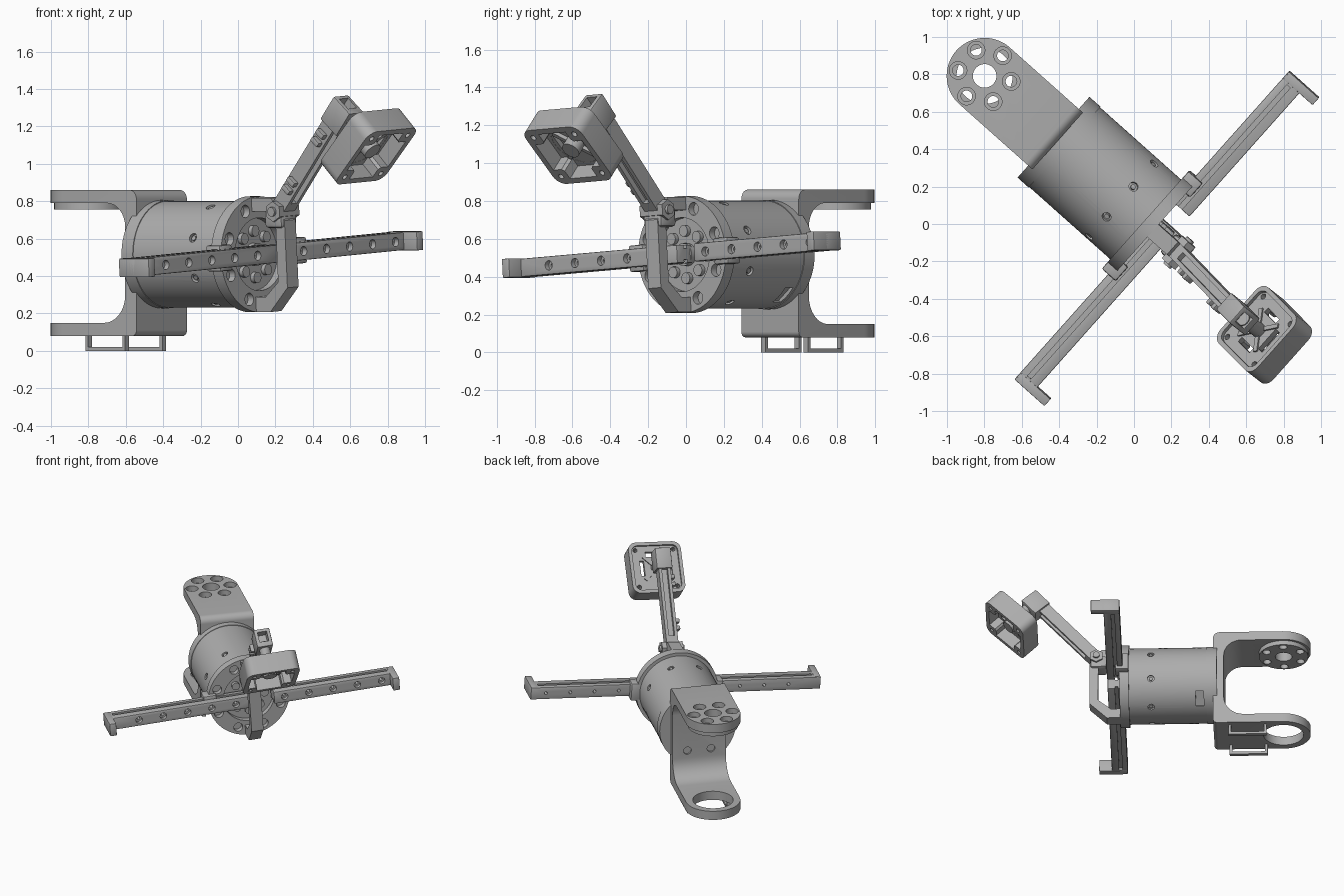
import bpy, bmesh
from math import pi, sin, cos, radians
from mathutils import Matrix, Vector

if "Cube" in bpy.data.objects:
    bpy.data.objects.remove(bpy.data.objects["Cube"])

GREY = bpy.data.materials.new("matte_grey")
GREY.use_nodes = True
GREY.diffuse_color = (0.42, 0.42, 0.42, 1)
GREY.node_tree.nodes["Principled BSDF"].inputs["Base Color"].default_value = GREY.diffuse_color

AXIS = 0.517                      # height of the body axis
PLACE = Matrix.Rotation(radians(-41.7), 4, 'Z') @ Matrix.Translation((0, 0.06, 0))
ROLL = (Matrix.Translation((0, 0, AXIS)) @ Matrix.Rotation(radians(3.8), 4, 'X')
        @ Matrix.Translation((0, 0, -AXIS)))
CAMERA = Matrix.Translation((0.915, 0, 1.095)) @ Matrix.Rotation(-pi / 4, 4, 'Y')
ARM = Matrix.Translation((0.27, 0, 0.75)) @ Matrix.Rotation(radians(-49), 4, 'Y')


def finish(name, bm):
    bmesh.ops.recalc_face_normals(bm, faces=bm.faces)
    me = bpy.data.meshes.new(name)
    bm.to_mesh(me)
    bm.free()
    me.materials.append(GREY)
    ob = bpy.data.objects.new(name, me)
    bpy.context.collection.objects.link(ob)
    return ob


def box(name, xs, ys, zs, bevel=0.0):
    bm = bmesh.new()
    bmesh.ops.create_cube(bm, size=1)
    for v in bm.verts:
        v.co = [lo + (c + 0.5) * (hi - lo) for c, (lo, hi) in zip(v.co, (xs, ys, zs))]
    if bevel:
        bmesh.ops.bevel(bm, geom=bm.edges[:], offset=bevel, segments=2, affect='EDGES', profile=0.5)
    return finish(name, bm)


def rod(name, p, q, r, n=32):
    p, q = Vector(p), Vector(q)
    bm = bmesh.new()
    turn = (q - p).to_track_quat('Z', 'Y').to_matrix().to_4x4()
    bmesh.ops.create_cone(bm, cap_ends=True, segments=n, radius1=r, radius2=r,
                          depth=(q - p).length, matrix=Matrix.Translation((p + q) / 2) @ turn)
    return finish(name, bm)


def prism(name, pts, lo, hi, axis='Y'):
    bm = bmesh.new()
    at = (lambda a, b, h: (a, h, b)) if axis == 'Y' else (lambda a, b, h: (a, b, h))
    face = bm.faces.new([bm.verts.new(at(a, b, lo)) for a, b in pts])
    new = bmesh.ops.extrude_face_region(bm, geom=[face])["geom"]
    bmesh.ops.translate(bm, vec=at(0, 0, hi - lo),
                        verts=[v for v in new if isinstance(v, bmesh.types.BMVert)])
    return finish(name, bm)


def arc(cx, cy, r, start, end, n=8):
    steps = [radians(start + (end - start) * i / n) for i in range(n + 1)]
    return [(cx + r * cos(t), cy + r * sin(t)) for t in steps]


def rounded(half, r):
    c = half - r
    return [p for i, (x, y) in enumerate(((c, c), (-c, c), (-c, -c), (c, -c)))
            for p in arc(x, y, r, 90 * i, 90 * i + 90, 6)]


def carve(ob, cutters, mode='DIFFERENCE'):
    for c in cutters:
        m = ob.modifiers.new("carve", 'BOOLEAN')
        m.object, m.operation, m.solver = c, mode, 'EXACT'
    bpy.context.view_layer.update()
    dg = bpy.context.evaluated_depsgraph_get()
    me = bpy.data.meshes.new_from_object(ob.evaluated_get(dg))
    ob.modifiers.clear()
    ob.data = me
    for c in cutters:
        bpy.data.objects.remove(c)
    return ob


def move(ob, matrix):
    ob.data.transform(matrix)
    return ob


parts = []      # stay level
rolled = []     # roll slightly about the body axis

# Cylindrical body with screw holes and a side slot
def radial(x, deg, r):
    t = radians(deg)
    return (x, r * cos(t), AXIS + r * sin(t))

body = rod("body", (-0.61, 0, AXIS), (0.05, 0, AXIS), 0.285, 72)
cuts = [rod("cut", radial(-0.135, 27 + 45 * i, 0.265), radial(-0.135, 27 + 45 * i, 0.33), 0.025, 16)
        for i in range(8)]
slot = move(box("cut", (-0.53, -0.47), (0.265, 0.33), (-0.06, 0.06)),
            Matrix.Translation((0, 0, AXIS)) @ Matrix.Rotation(radians(-50), 4, 'X'))
parts.append(carve(body, cuts + [slot]))
for i in range(8):
    parts.append(rod("body_screw", radial(-0.135, 27 + 45 * i, 0.26),
                     radial(-0.135, 27 + 45 * i, 0.279), 0.014, 12))
parts.append(rod("rear_collar", (-0.63, 0, AXIS), (-0.55, 0, AXIS), 0.289, 72))

# Rear fork: U profile, trimmed to a round-ended plan
PIVOT = -1.123
profile = ([(-1.4, 0.08)] + arc(-0.63, 0.11, 0.03, -90, 0) + arc(-0.65, 0.81, 0.05, 0, 90)
           + [(-1.4, 0.86), (-1.4, 0.79)] + arc(-0.81, 0.66, 0.13, 90, 0)
           + arc(-0.83, 0.30, 0.15, 0, -90) + [(-1.4, 0.15)])
fork = prism("rear_fork", profile, -0.25, 0.25)
plan = prism("plan", [(-0.5, -0.203), (-0.5, 0.203)] + arc(PIVOT, 0, 0.203, 90, 270, 32), 0, 1, 'Z')
carve(fork, [plan], 'INTERSECT')
boss = rod("fork_boss", (PIVOT, 0, 0.755), (PIVOT, 0, 0.792), 0.185, 48)
ring = [(PIVOT + x, y) for x, y in arc(0, 0, 0.145, 30, 330, 5)]

def through():
    return ([rod("cut", (PIVOT, 0, 0.7), (PIVOT, 0, 0.9), 0.063)]
            + [rod("cut", (x, y, 0.7), (x, y, 0.9), 0.03, 20) for x, y in ring])

cuts = through() + [rod("cut", (x, y, 0.82), (x, y, 0.9), 0.047, 24) for x, y in ring]
cuts.append(rod("cut", (PIVOT, 0, 0.02), (PIVOT, 0, 0.25), 0.15, 48))
cuts += [rod("cut", (-0.9, y, 0.36), (-0.665, y, 0.36), 0.03, 20) for y in (-0.09, 0.09)]
parts += [carve(fork, cuts), carve(boss, through())]

# Cable guide loops below the fork
for y in (-0.15, 0.15):
    parts.append(box("guide_bar", (-1.0, -0.715), (y - 0.015, y + 0.015), (0, 0.02)))
    for x in (-1.0, -0.735):
        parts.append(box("guide_leg", (x, x + 0.02), (y - 0.015, y + 0.015), (0.01, 0.09)))

# Front flange with counterbores and a sunken face
flange = rod("front_flange", (0.03, 0, AXIS), (0.1, 0, AXIS), 0.31, 72)
cuts = [rod("cut", radial(0.06, 22.5 + 45 * i, 0.255), radial(0.2, 22.5 + 45 * i, 0.255), 0.034, 20)
        for i in range(8)]
cuts.append(rod("cut", (0.055, 0, AXIS), (0.2, 0, AXIS), 0.195, 48))
rolled.append(carve(flange, cuts))
for i in range(8):
    rolled.append(rod("flange_bolt", radial(0.04, 45 * i, 0.125), radial(0.08, 45 * i, 0.125), 0.03, 16))
rolled.append(rod("front_hub", (0.04, 0, AXIS), (0.09, 0, AXIS), 0.06))

# Two long fingers with hooked ends, grooves and bores
for side, inner, first in ((-1, 0.05, -0.86), (1, 0.17, 0.25)):
    ys = sorted((inner, side * 1.105))
    finger = box("right_finger" if side < 0 else "left_finger", (0.075, 0.195), ys,
                 (AXIS - 0.048, AXIS + 0.048), 0.006)
    cuts = [box("cut", (0.115, 0.14), (ys[0] - 0.1, ys[1] - 0.06) if side > 0 else (ys[0] + 0.06, ys[1] + 0.1),
                (AXIS + s * 0.065 - 0.035, AXIS + s * 0.065 + 0.035)) for s in (-1, 1)]
    for i in range(5):
        y = first + 0.185 * i
        cuts.append(rod("cut", (0.165, y, AXIS), (0.25, y, AXIS), 0.025, 20))
        cuts.append(rod("cut", (0.0, y, AXIS), (0.25, y, AXIS), 0.012, 12))
    rolled.append(carve(finger, cuts))
    rolled.append(box("finger_hook", (0.08, 0.29), sorted((side * 1.055, side * 1.105)),
                      (AXIS - 0.05, AXIS + 0.05), 0.004))
    rolled.append(box("finger_mount", (0.03, 0.13), sorted((side * 0.25, side * 0.35)),
                      (AXIS - 0.07, AXIS + 0.07), 0.01))

# Angular guard loop in front of the flange
loop = [(0.08, 0.21), (0.2, 0.21), (0.33, 0.34), (0.33, 0.7), (0.24, 0.82), (0.08, 0.82),
        (0.08, 0.75), (0.2, 0.75), (0.265, 0.66), (0.265, 0.37), (0.17, 0.29), (0.08, 0.29)]
rolled.append(prism("guard_loop", loop, -0.045, 0.045))

# Hinge at the foot of the camera arm
rolled.append(rod("hinge_barrel", (0.28, -0.08, 0.75), (0.28, 0.08, 0.75), 0.055, 6))
rolled.append(rod("hinge_pin", (0.28, -0.095, 0.75), (0.28, 0.095, 0.75), 0.025, 20))
rolled.append(box("hinge_base", (0.2, 0.325), (-0.065, 0.065), (0.66, 0.76), 0.02))

# Grooved camera arm with clips and a hollow head
arm = box("camera_arm", (0, 0.7), (-0.045, 0.045), (-0.045, 0.045))
carve(arm, [box("cut", (0.09, 0.8), (-0.022, 0.022), sorted((s * 0.015, s * 0.1))) for s in (-1, 1)])
rolled.append(move(arm, ARM))
for x in (0.14, 0.48):
    for dx in (0, 0.055):
        rolled.append(move(box("arm_clip", (x + dx, x + dx + 0.03), (-0.075, -0.03), (-0.03, 0.03), 0.005), ARM))
head = box("arm_head", (0.61, 0.77), (-0.06, 0.06), (-0.09, 0.055), 0.008)
carve(head, [box("cut", (0.7, 0.9), (-0.035, 0.035), (-0.05, 0.03))])
rolled.append(move(head, ARM))
rolled.append(rod("camera_stem", (0.77, 0, 1.27), (0.89, 0, 1.12), 0.04, 20))

# Square camera housing, recessed on both faces
housing = prism("camera_housing", rounded(0.2, 0.06), -0.075, 0.075, 'Z')
cuts = [prism("cut", rounded(0.175, 0.045), 0.055, 0.1, 'Z'),
        box("cut", (-0.165, 0.165), (-0.095, 0.095), (-0.1, 0.02)),
        box("cut", (-0.095, 0.095), (-0.165, 0.165), (-0.1, 0.02)),
        rod("cut", (0, 0, -0.1), (0, 0, 0.021), 0.145)]
cuts += [rod("cut", (sx * 0.145, sy * 0.145, -0.2), (sx * 0.145, sy * 0.145, 0.2), 0.016, 16)
         for sx in (-1, 1) for sy in (-1, 1)]
cuts += [box("cut", (0.09, 0.13), (-0.07, 0.07), (-0.2, 0.2)),
         box("cut", (-0.06, 0.06), (0.09, 0.12), (-0.2, 0.2)),
         box("cut", (-0.06, 0.06), (-0.12, -0.09), (-0.2, 0.2))]
rolled.append(move(carve(housing, cuts), CAMERA))
rolled.append(move(rod("camera_lens", (0, 0, -0.04), (0, 0, 0.05), 0.05), CAMERA))
for turn in (pi / 4, -pi / 4):
    rolled.append(move(box("camera_brace", (-0.13, 0.13), (-0.012, 0.012), (0.0, 0.065)),
                       CAMERA @ Matrix.Rotation(turn, 4, 'Z')))

# Place everything and smooth the round surfaces
for ob in rolled:
    move(ob, ROLL)
bpy.ops.object.select_all(action='DESELECT')
for ob in parts + rolled:
    move(ob, PLACE)
    ob.select_set(True)
    bpy.context.view_layer.objects.active = ob
bpy.ops.object.shade_smooth_by_angle(angle=radians(30))
